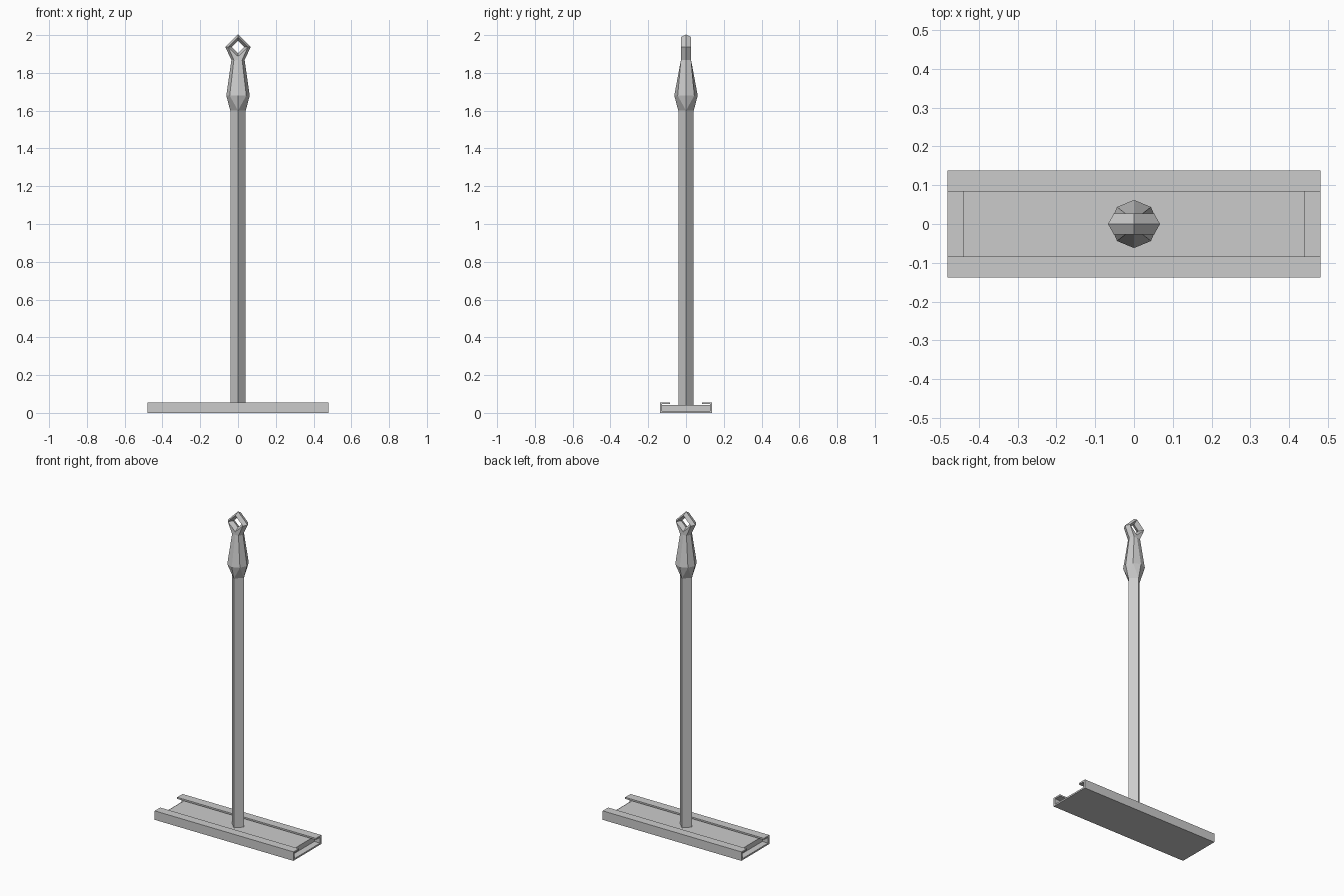
import bpy, bmesh, math

if "Cube" in bpy.data.objects:
    bpy.data.objects.remove(bpy.data.objects["Cube"])

metal = bpy.data.materials.new("plain grey")
metal.diffuse_color = (0.6, 0.6, 0.6, 1)
metal.use_nodes = True
metal.node_tree.nodes["Principled BSDF"].inputs["Base Color"].default_value = metal.diffuse_color


def finish(bm, name):
    bmesh.ops.recalc_face_normals(bm, faces=bm.faces)
    me = bpy.data.meshes.new(name)
    bm.to_mesh(me)
    bm.free()
    me.materials.append(metal)
    ob = bpy.data.objects.new(name, me)
    bpy.context.collection.objects.link(ob)
    return ob


def extrude_x(name, profile, half):
    """Extrude a closed (y, z) profile along x."""
    bm = bmesh.new()
    ends = [[bm.verts.new((x, y, z)) for y, z in profile] for x in (-half, half)]
    n = len(profile)
    for loop in ends:
        bm.faces.new(loop)
    for i in range(n):
        j = (i + 1) % n
        bm.faces.new((ends[0][i], ends[0][j], ends[1][j], ends[1][i]))
    return finish(bm, name)


# Base rail: C-shaped channel with inward lips
half = [(0.138, 0), (0.138, 0.056), (0.084, 0.056), (0.084, 0.046),
        (0.126, 0.046), (0.126, 0.01)]
extrude_x("base_channel", half + [(-y, z) for y, z in reversed(half)], 0.48)

# Shorter slab held inside the rail
extrude_x("base_slab", [(-0.126, 0.01), (0.126, 0.01), (0.126, 0.041), (-0.126, 0.041)], 0.44)

# Pole: square bar turned corner-forward, flaring into an eight-sided knob
# and a narrow neck that opens into a diamond-shaped eye
bm = bmesh.new()


def ngon(r, z, n):
    return [bm.verts.new((r * math.cos(2 * math.pi * i / n),
                          r * math.sin(2 * math.pi * i / n), z)) for i in range(n)]


foot = ngon(0.041, 0.041, 4)
shoulder = ngon(0.041, 1.6, 4)
knob = ngon(0.062, 1.68, 8)
W = 0.027                      # half width of the eye
NECK = 1.868
neck = [bm.verts.new((x, y, NECK)) for x, y in (
    (0.035, 0), (0.022, W), (0, W), (-0.022, W),
    (-0.035, 0), (-0.022, -W), (0, -W), (0.022, -W))]

bm.faces.new(foot)
for i in range(4):
    j = (i + 1) % 4
    bm.faces.new((foot[i], foot[j], shoulder[j], shoulder[i]))
    # square to octagon transition
    a, b, c = knob[2 * i], knob[2 * i + 1], knob[(2 * i + 2) % 8]
    bm.faces.new((shoulder[i], b, a))
    bm.faces.new((shoulder[i], shoulder[j], b))
    bm.faces.new((shoulder[j], c, b))
for i in range(8):
    j = (i + 1) % 8
    bm.faces.new((knob[i], knob[j], neck[j], neck[i]))

# Eye: each station has an outer ridge, back, inner ridge and front vertex
CZ = 1.937


def station(dx, dz):
    return [bm.verts.new((dx * r, y, CZ + dz * r))
            for r, y in ((0.067, 0), (0.052, W), (0.032, 0), (0.052, -W))]


right, top, left = station(1, 0), station(0, 1), station(-1, 0)
for s in (right, left):
    for i in range(4):
        j = (i + 1) % 4
        bm.faces.new((s[i], s[j], top[j], top[i]))
inner = bm.verts.new((0, 0, CZ - 0.032))
crotch = {y: bm.verts.new((0, y, CZ - 0.05)) for y in (W, -W)}
for s, ridge, back, front in ((right, 0, 1, 7), (left, 4, 3, 5)):
    for k, side, mid, y in ((1, back, 2, W), (3, front, 6, -W)):
        bm.faces.new((s[0], s[k], neck[side], neck[ridge]))
        bm.faces.new((s[k], neck[side], neck[mid], crotch[y]))
        bm.faces.new((s[k], crotch[y], inner, s[2]))
finish(bm, "pole_with_eye")
